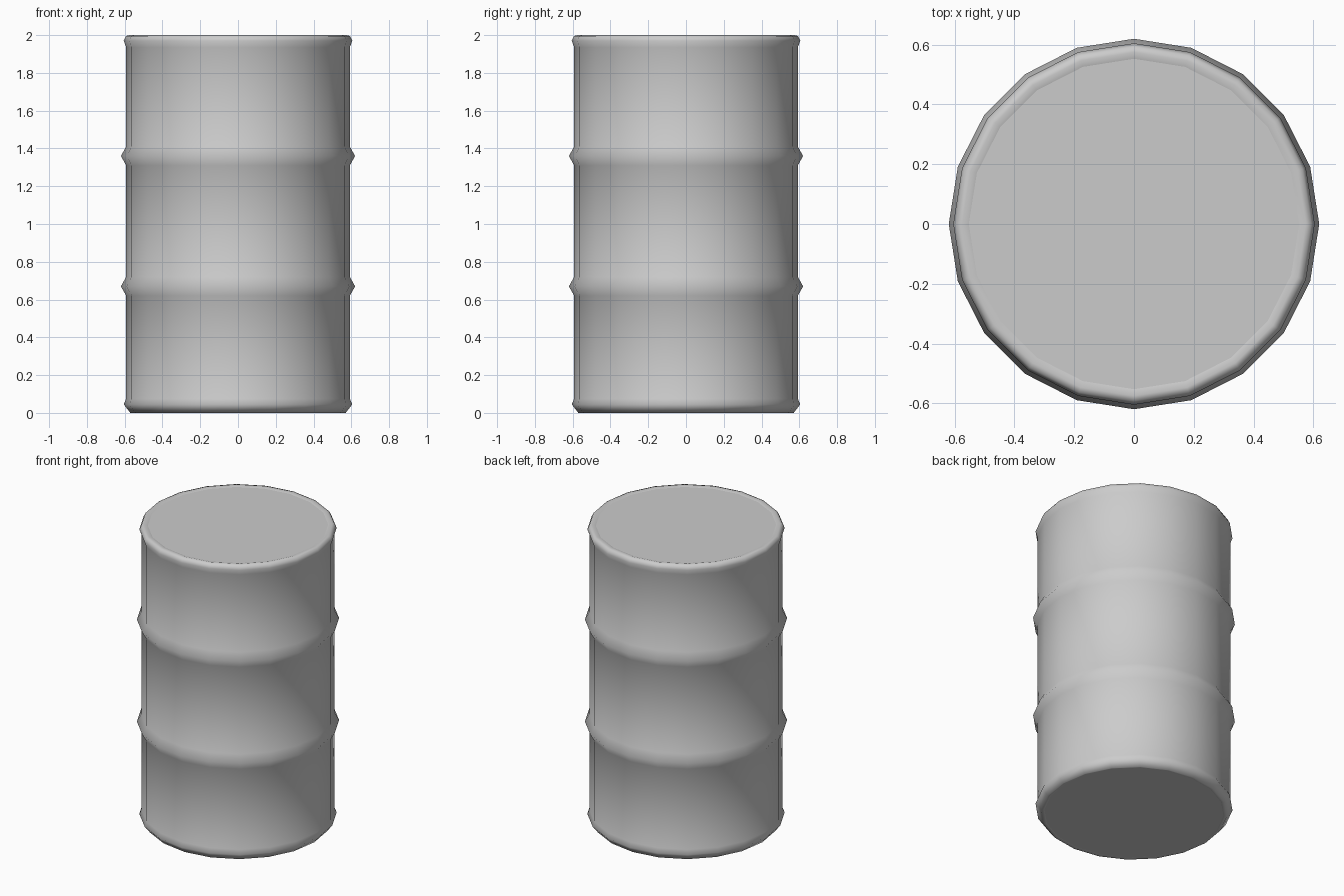
import bpy, bmesh, math

cube = bpy.data.objects.get("Cube")
if cube:
    bpy.data.objects.remove(cube, do_unlink=True)

SIDES = 20

grey = bpy.data.materials.new("plain_grey")
grey.use_nodes = True
colour = (0.6, 0.6, 0.6, 1)
grey.diffuse_color = colour
grey.node_tree.nodes["Principled BSDF"].inputs["Base Color"].default_value = colour


def rib(z):
    """Rolled hoop swelling out of the wall."""
    return [(0.592, z - 0.05), (0.62, z), (0.592, z + 0.05)]


def add_lathe(name, profile, cap_start=False, cap_end=False):
    """Spin (radius, height) points around z, with optional flat caps."""
    bm = bmesh.new()
    rings = []
    for r, z in profile:
        rings.append([bm.verts.new((r * math.cos(a), r * math.sin(a), z))
                      for a in (math.tau * i / SIDES for i in range(SIDES))])
    for low, high in zip(rings, rings[1:]):
        for i in range(SIDES):
            j = (i + 1) % SIDES
            bm.faces.new((low[i], low[j], high[j], high[i])).smooth = True
    if cap_start:
        bm.faces.new(rings[0][::-1])
    if cap_end:
        bm.faces.new(rings[-1])
    # Crisp border around the flat caps
    for e in bm.edges:
        if any(len(f.verts) > 4 for f in e.link_faces):
            e.smooth = False
    mesh = bpy.data.meshes.new(name)
    bm.to_mesh(mesh)
    bm.free()
    mesh.materials.append(grey)
    obj = bpy.data.objects.new(name, mesh)
    bpy.context.collection.objects.link(obj)
    return obj


# Rolled rims at both ends, two hoops on the wall, flat lid and base
bottom_rim = [(0.55, 0.004), (0.57, 0.0), (0.605, 0.045), (0.592, 0.075)]
top_rim = [(0.592, 1.935), (0.605, 1.97), (0.593, 1.995), (0.575, 2.0), (0.553, 1.994)]
add_lathe("drum", bottom_rim + rib(0.67) + rib(1.36) + top_rim,
          cap_start=True, cap_end=True)
